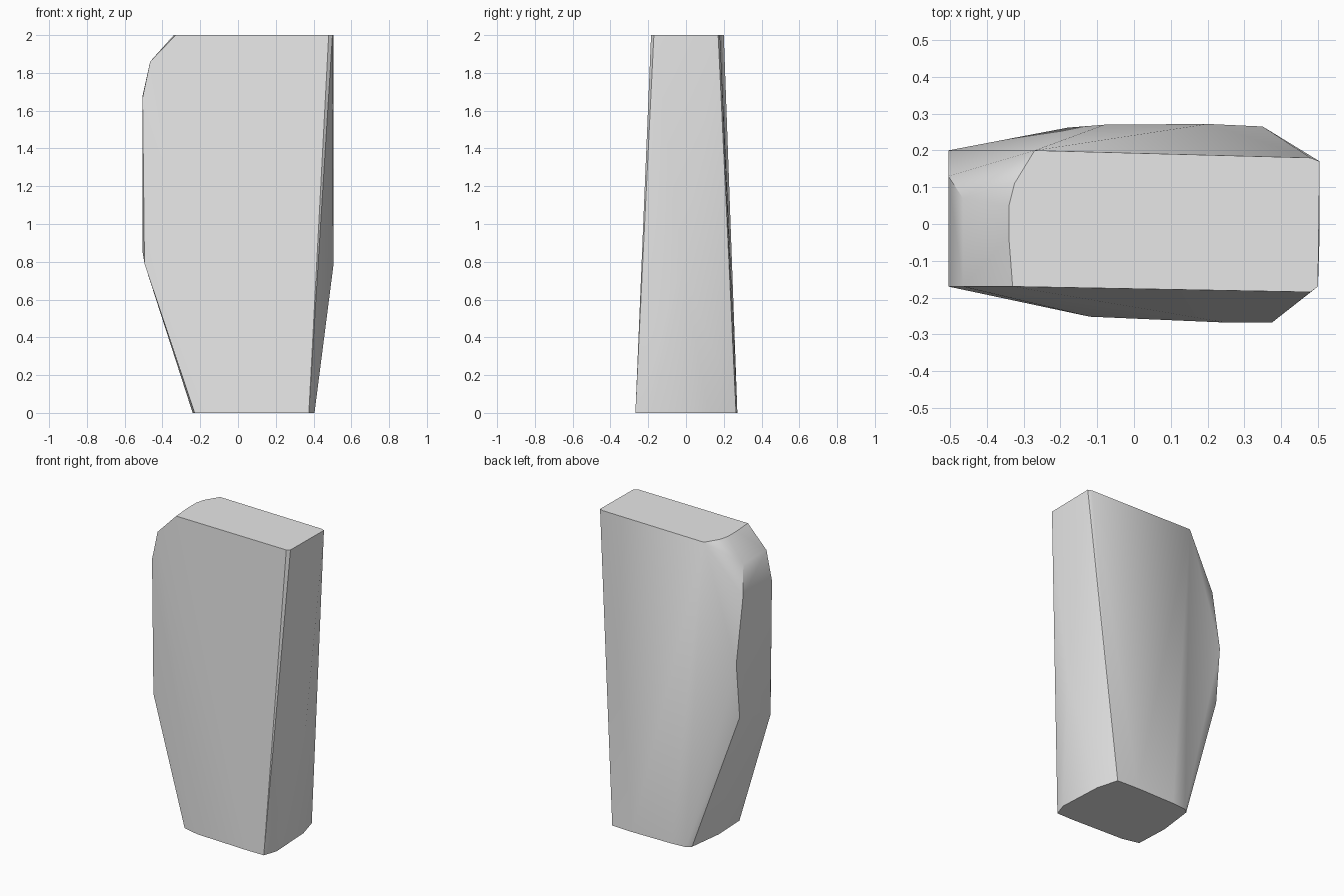
import bpy
import bmesh
import math

default = bpy.data.objects.get("Cube")
if default:
    bpy.data.objects.remove(default, do_unlink=True)

# Plain light grey surface
grey = bpy.data.materials.new("light_grey")
grey.use_nodes = True
colour = (0.8, 0.8, 0.8, 1)
grey.diffuse_color = colour
grey.node_tree.nodes["Principled BSDF"].inputs["Base Color"].default_value = colour

# Outlines of the block at its main heights
top = [(-.33, -.17), (.48, -.185), (.5, -.17), (.505, .17), (.48, .18),
       (-.27, .2), (-.325, .11), (-.34, .05), (-.34, -.04)]
base = [(-.23, -.225), (-.12, -.252), (.25, -.268), (.375, -.268), (.405, -.18),
        (.39, .12), (.35, .265), (.2, .272), (-.08, .27), (-.18, .262),
        (-.21, .237), (-.24, 0)]
points = [(x, y, 2) for x, y in top] + [(x, y, 0) for x, y in base]

# Bevelled upper shoulder, upright side panel and bulge of the other side
points += [(-.465, -.17, 1.86), (-.465, .07, 1.86)]
points += [(-.505, -.17, 1.67), (-.505, .13, 1.68), (-.505, .2, 1.26),
           (-.505, .165, .9), (-.505, -.15, .85), (-.495, -.17, .79)]
points += [(.505, -.02, .78)]

# Wrap the outlines in one closed faceted skin
bm = bmesh.new()
for p in points:
    bm.verts.new(p)
hull = bmesh.ops.convex_hull(bm, input=bm.verts[:])
loose = {g for g in hull["geom_interior"] + hull["geom_unused"]
         if isinstance(g, bmesh.types.BMVert)}
bmesh.ops.delete(bm, geom=list(loose), context='VERTS')
bmesh.ops.dissolve_limit(bm, angle_limit=math.radians(0.5),
                         verts=bm.verts[:], edges=bm.edges[:])
bmesh.ops.recalc_face_normals(bm, faces=bm.faces[:])

mesh = bpy.data.meshes.new("tapered_block")
bm.to_mesh(mesh)
bm.free()
mesh.materials.append(grey)
block = bpy.data.objects.new("tapered_block", mesh)
bpy.context.collection.objects.link(block)

# Soft shading across the shallow facets, crisp outer edges
bpy.ops.object.select_all(action='DESELECT')
block.select_set(True)
bpy.context.view_layer.objects.active = block
bpy.ops.object.shade_smooth_by_angle(angle=math.radians(30))
